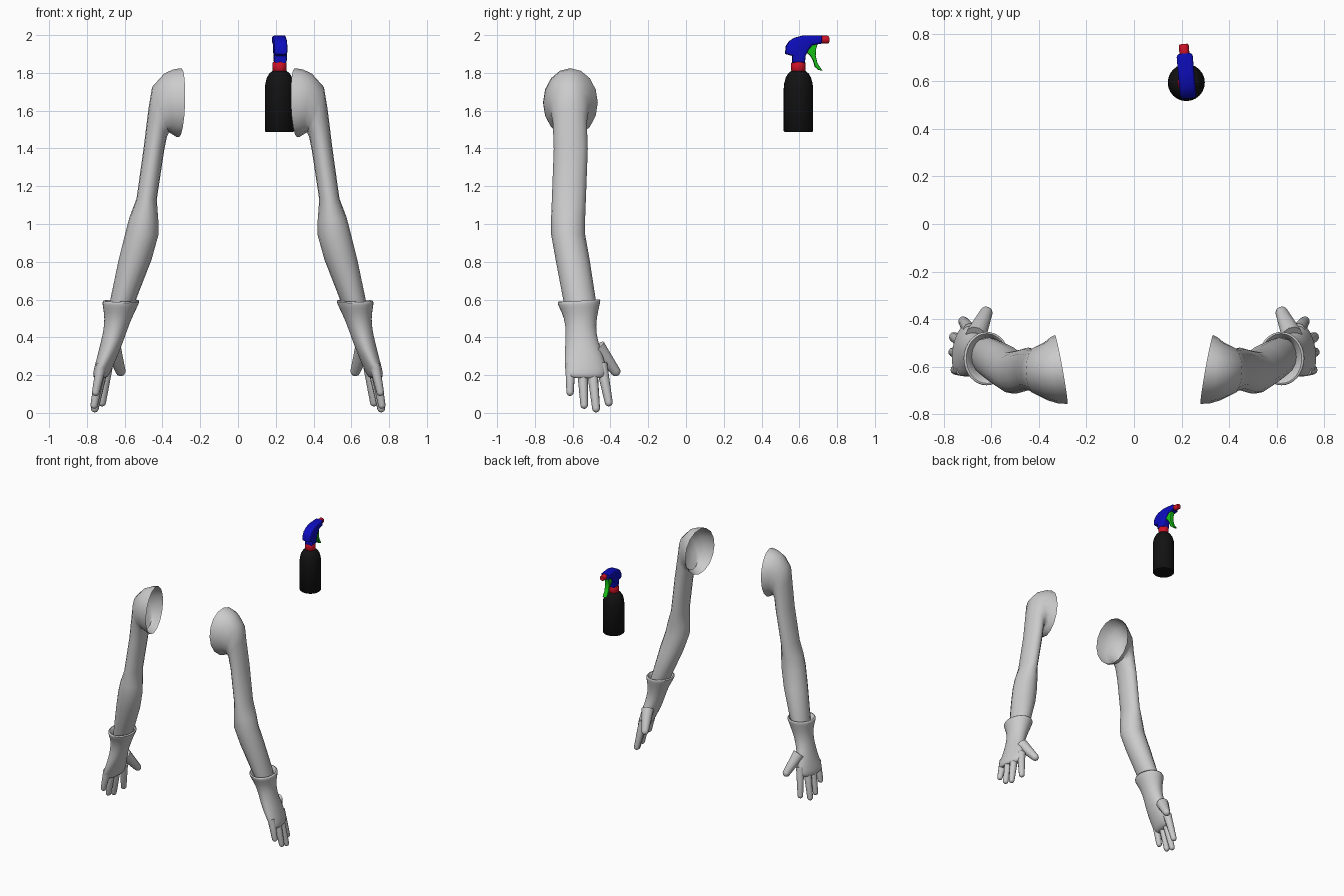
import bpy, bmesh, math
from mathutils import Vector, Matrix

if "Cube" in bpy.data.objects:
    bpy.data.objects.remove(bpy.data.objects["Cube"])


def material(name, rgb):
    m = bpy.data.materials.new(name)
    m.diffuse_color = (*rgb, 1)
    m.use_nodes = True
    m.node_tree.nodes["Principled BSDF"].inputs["Base Color"].default_value = m.diffuse_color
    return m


GREY = material("light grey", (0.6, 0.6, 0.6))
BLACK = material("black", (0.006, 0.006, 0.006))
RED = material("red", (0.65, 0.006, 0.02))
BLUE = material("blue", (0.004, 0.004, 0.52))
GREEN = material("green", (0.008, 0.55, 0.008))


def finish(name, bm, mat, angle=45):
    bmesh.ops.recalc_face_normals(bm, faces=bm.faces)
    me = bpy.data.meshes.new(name)
    bm.to_mesh(me)
    bm.free()
    ob = bpy.data.objects.new(name, me)
    bpy.context.collection.objects.link(ob)
    me.materials.append(mat)
    bpy.ops.object.select_all(action='DESELECT')
    ob.select_set(True)
    bpy.context.view_layer.objects.active = ob
    bpy.ops.object.shade_smooth_by_angle(angle=math.radians(angle))
    return ob


def skin(rings, cap_start=False, cap_end=False):
    """Bridge a list of equal point rings into a tube."""
    bm = bmesh.new()
    loops = [[bm.verts.new(p) for p in ring] for ring in rings]
    n = len(loops[0])
    for a, b in zip(loops, loops[1:]):
        for i in range(n):
            j = (i + 1) % n
            bm.faces.new((a[i], a[j], b[j], b[i]))
    if cap_start:
        bm.faces.new(loops[0])
    if cap_end:
        bm.faces.new(loops[-1])
    return bm


def limb_rings(rows, n):
    """Row: outer x, outer z, inner x, inner z, front y, back y, x skew, z skew."""
    rings = []
    for xo, zo, xi, zi, y0, y1, sx, sz in rows:
        ring = []
        for i in range(n):
            t = 2 * math.pi * i / n
            c, s = math.cos(t) * (y1 - y0) / 2, math.sin(t) / 2
            ring.append(((xo + xi) / 2 + (xo - xi) * s + sx * c, (y0 + y1) / 2 + c,
                         (zo + zi) / 2 + (zo - zi) * s + sz * c))
        rings.append(ring)
    return rings


def mirror_x(ob, subdivide=0):
    ob.modifiers.new("Mirror", 'MIRROR').use_axis[0] = True
    if subdivide:
        ob.modifiers.new("Smooth", 'SUBSURF').levels = subdivide
        ob.modifiers["Smooth"].render_levels = subdivide


# Arms, open at the shoulder
arm = [
    (.300, 1.825, .312, 1.460, -.757, -.467, .18, 0),
    (.345, 1.818, .328, 1.462, -.755, -.478, .12, 0),
    (.392, 1.795, .348, 1.475, -.742, -.497, .05, 0),
    (.455, 1.725, .366, 1.485, -.718, -.515, 0, 0),
    (.474, 1.610, .377, 1.460, -.705, -.525, 0, 0),
    (.500, 1.400, .390, 1.395, -.700, -.520, 0, 0),
    (.537, 1.135, .430, 1.130, -.710, -.530, 0, 0),
    (.575, 1.035, .422, 1.020, -.714, -.534, 0, 0),
    (.597, .950, .422, .940, -.714, -.534, 0, 0),
    (.632, .810, .458, .810, -.690, -.510, 0, 0),
    (.676, .600, .540, .600, -.650, -.478, 0, 0),
    (.685, .540, .570, .540, -.635, -.480, 0, 0),
]
mirror_x(finish("arms", skin(limb_rings(arm, 16)), GREY, 60))

# Gloves with a rolled, flared cuff
glove = [
    (.680, .540, .565, .540, -.635, -.478, 0, 0),
    (.694, .575, .545, .580, -.655, -.470, 0, .06),
    (.708, .598, .530, .602, -.675, -.458, 0, .06),
    (.722, .590, .517, .592, -.685, -.448, 0, .06),
    (.718, .565, .528, .568, -.675, -.455, 0, .05),
    (.706, .500, .562, .500, -.644, -.472, 0, 0),
    (.716, .420, .592, .420, -.637, -.476, 0, 0),
    (.736, .340, .620, .340, -.643, -.450, 0, 0),
    (.756, .260, .655, .260, -.645, -.424, -.10, 0),
    (.768, .205, .680, .205, -.640, -.418, -.15, 0),
    (.762, .180, .700, .180, -.620, -.440, -.15, 0),
]
mirror_x(finish("gloves", skin(limb_rings(glove, 16), cap_end=True), GREY, 70), 1)


def digit(name, start, end, r0, r1, n=10):
    """Tapered finger with a rounded tip."""
    a, b = Vector(start), Vector(end)
    d = b - a
    length = d.length
    rot = d.to_track_quat('Z', 'X')
    steps = [(0, r0), (.35 * length, (r0 + r1) / 2 * 1.04), (length - r1, r1)]
    steps += [(length - r1 + r1 * math.sin(t), r1 * math.cos(t)) for t in (.5, .95, 1.35)]
    rings = [[a + rot @ Vector((r * math.cos(2 * math.pi * i / n),
                                r * math.sin(2 * math.pi * i / n), h)) for i in range(n)]
             for h, r in steps]
    mirror_x(finish(name, skin(rings, True, True), GREY, 70))


digit("index_fingers", (.690, -.448, .26), (.722, -.405, .035), .031, .021)
digit("middle_fingers", (.712, -.500, .26), (.762, -.474, .003), .031, .021)
digit("ring_fingers", (.722, -.550, .26), (.765, -.538, .022), .030, .020)
digit("little_fingers", (.722, -.612, .26), (.757, -.614, .090), .028, .020)
digit("thumbs", (.665, -.470, .35), (.615, -.358, .200), .045, .027)

# Spray bottle
CX, CY = .22, .595


def lathe(name, profile, mat, n=24):
    rings = [[(CX + r * math.cos(2 * math.pi * i / n), CY + r * math.sin(2 * math.pi * i / n), z)
              for i in range(n)] for r, z in profile]
    return finish(name, skin(rings, True, True), mat)


lathe("bottle", [(.073, 1.487), (.078, 1.492), (.078, 1.715), (.075, 1.745), (.067, 1.775),
                 (.054, 1.797), (.036, 1.812)], BLACK)
lathe("collar", [(.034, 1.808), (.038, 1.812), (.038, 1.852), (.034, 1.857)], RED)

# The head is turned slightly about the bottle axis
TURN = (Matrix.Translation((CX + .003, CY, 0)) @ Matrix.Rotation(math.radians(5), 4, 'Z')
        @ Matrix.Translation((0, -CY, 0)))


def plate(name, outline, width, bevel, mat):
    """Side outline in y and z, extruded across x with rounded edges."""
    bm = skin([[(x, y, z) for y, z in outline] for x in (-width / 2, width / 2)], True, True)
    bmesh.ops.recalc_face_normals(bm, faces=bm.faces)
    edges = [e for e in bm.edges if abs(e.verts[0].co.x - e.verts[1].co.x) < 1e-5]
    bmesh.ops.bevel(bm, geom=edges, offset=bevel, segments=3, profile=.5, affect='EDGES')
    bm.transform(TURN)
    return finish(name, bm, mat)


plate("spray_head", [(.562, 1.853), (.562, 1.890), (.526, 1.900), (.528, 1.940), (.545, 1.967),
                     (.575, 1.986), (.625, 1.999), (.718, 1.997), (.718, 1.955), (.668, 1.947),
                     (.646, 1.920), (.632, 1.890), (.628, 1.853)], .068, .014, BLUE)
plate("trigger", [(.645, 1.960), (.697, 1.960), (.688, 1.925), (.686, 1.890), (.695, 1.852),
                  (.722, 1.812), (.702, 1.816), (.683, 1.832), (.671, 1.870), (.655, 1.895),
                  (.632, 1.912)], .034, .004, GREEN)

# Nozzle
nozzle = [[(r * math.cos(2 * math.pi * i / 16), y, 1.976 + r * math.sin(2 * math.pi * i / 16))
           for i in range(16)] for r, y in ((.018, .705), (.021, .718), (.021, .750), (.017, .758))]
bm = skin(nozzle, True, True)
bm.transform(TURN)
finish("nozzle", bm, RED)
